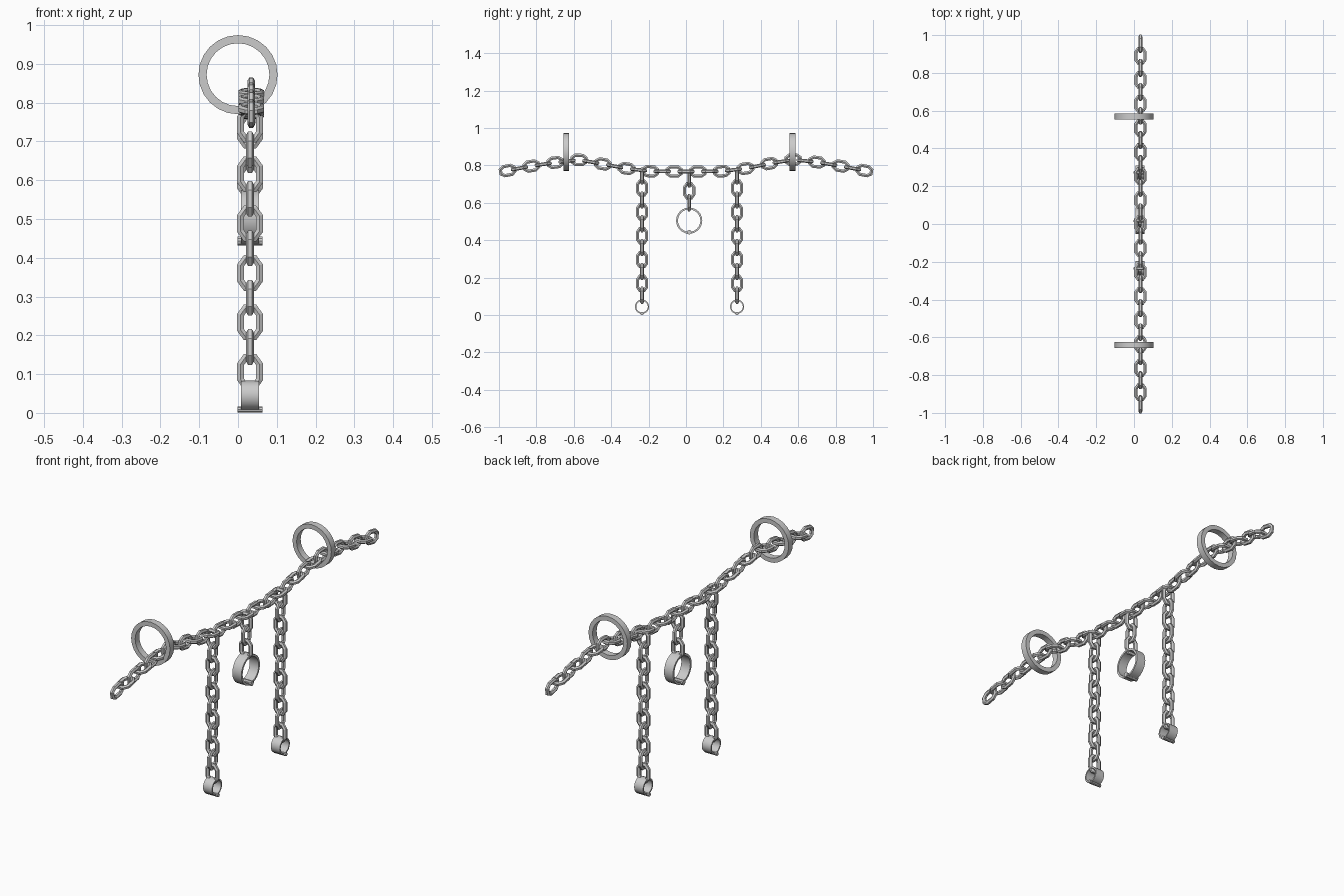
import bpy, bmesh
from math import sin, cos, pi, tau
from mathutils import Vector, Matrix

if "Cube" in bpy.data.objects:
    bpy.data.objects.remove(bpy.data.objects["Cube"])

R = 0.0098           # wire radius
HL, HW = 0.0375, 0.0245  # half length / half width of a link's centre line
CX, CZ = 0.013, 0.018    # corner chamfer


def finish(bm, name):
    bmesh.ops.recalc_face_normals(bm, faces=bm.faces)
    me = bpy.data.meshes.new(name)
    bm.to_mesh(me)
    bm.free()
    ob = bpy.data.objects.new(name, me)
    bpy.context.collection.objects.link(ob)
    return ob


def sweep_closed(bm, grid):
    """Skin a closed loop of closed sections."""
    vs = [[bm.verts.new(p) for p in row] for row in grid]
    n, m = len(vs), len(vs[0])
    for i in range(n):
        for j in range(m):
            a, b = vs[i], vs[(i + 1) % n]
            k = (j + 1) % m
            bm.faces.new((a[j], b[j], b[k], a[k]))


def add_link(bm, centre, along, normal):
    """Eight-cornered chain link with a hexagonal wire."""
    along = Vector(along).normalized()
    normal = Vector(normal).normalized()
    side = normal.cross(along)
    pts = [Vector(p) for p in (
        (HL, HW - CX), (HL - CZ, HW), (CZ - HL, HW), (-HL, HW - CX),
        (-HL, CX - HW), (CZ - HL, -HW), (HL - CZ, -HW), (HL, CX - HW))]
    grid = []
    for i, p in enumerate(pts):
        d0 = (p - pts[i - 1]).normalized()
        d1 = (pts[(i + 1) % 8] - p).normalized()
        n0, n1 = Vector((d0.y, -d0.x)), Vector((d1.y, -d1.x))
        miter = (n0 + n1) / (1 + n0.dot(n1))
        row = []
        for j in range(6):
            a = pi / 2 + tau * j / 6
            q = p + miter * (R * cos(a))
            row.append(Vector(centre) + along * q.x + side * q.y
                       + normal * (R * sin(a)))
        grid.append(row)
    sweep_closed(bm, grid)


def ring(name, centre, outer, inner, width, axis, sides):
    """Flat band ring around the x or y axis."""
    bm = bmesh.new()
    grid = []
    for i in range(sides):
        a = tau * i / sides
        row = []
        for r, w in ((outer, -1), (outer, 1), (inner, 1), (inner, -1)):
            u, v, h = r * cos(a), r * sin(a), w * width / 2
            off = (h, u, v) if axis == 'X' else (u, h, v)
            row.append(Vector(centre) + Vector(off))
        grid.append(row)
    sweep_closed(bm, grid)
    ob = finish(bm, name)
    bpy.context.view_layer.objects.active = ob
    ob.select_set(True)
    bpy.ops.object.shade_smooth_by_angle()
    ob.select_set(False)


def pin(name, centre, radius, length):
    bm = bmesh.new()
    bmesh.ops.create_cone(
        bm, cap_ends=True, segments=10, radius1=radius, radius2=radius, depth=length,
        matrix=Matrix.Translation(centre) @ Matrix.Rotation(pi / 2, 4, 'Y'))
    finish(bm, name)


# Main chain: upright links at the listed heights, flat links between them
heights = [.773, .797, .816, .830, .808, .784, .769, .768,
           .768, .769, .784, .810, .831, .818, .797, .773]
path = []
for i, z in enumerate(heights):
    path.append(Vector((0.034, -0.954 + 1.908 * i / 15, z)))
    if i < 15:
        path.append(Vector((0.034, -0.954 + 1.908 * (i + .5) / 15,
                            (z + heights[i + 1]) / 2)))
bm = bmesh.new()
for i, p in enumerate(path):
    t = path[min(i + 1, 30)] - path[max(i - 1, 0)]
    n = Vector((1, 0, 0))
    add_link(bm, p, t, n if i % 2 == 0 else n.cross(t))
finish(bm, "main_chain")


# Hanging chains, alternating links every step downwards
def hanging(name, y, top, count):
    bm = bmesh.new()
    for i in range(count):
        n = (0, 1, 0) if i % 2 == 0 else (1, 0, 0)
        add_link(bm, (0.031, y, top - 0.0637 * i), (0, 0, -1), n)
    finish(bm, name)


for tag, y in (("front", -0.235), ("back", 0.273)):
    hanging(tag + "_leg_chain", y, 0.743, 11)
    ring(tag + "_cuff", (0.031, y, 0.045), 0.038, 0.031, 0.047, 'X', 20)
    pin(tag + "_cuff_pin", (0.031, y, 0.0085), 0.0085, 0.064)

hanging("collar_chain", 0.017, 0.728, 3)
ring("collar", (0.031, 0.017, 0.505), 0.070, 0.060, 0.047, 'X', 24)
pin("collar_pin", (0.031, 0.017, 0.443), 0.012, 0.064)

# Large hanging rings around the main chain
for tag, y in (("front", -0.64), ("back", 0.57)):
    ring(tag + "_large_ring", (0, y, 0.872), 0.102, 0.081, 0.031, 'Y', 24)
